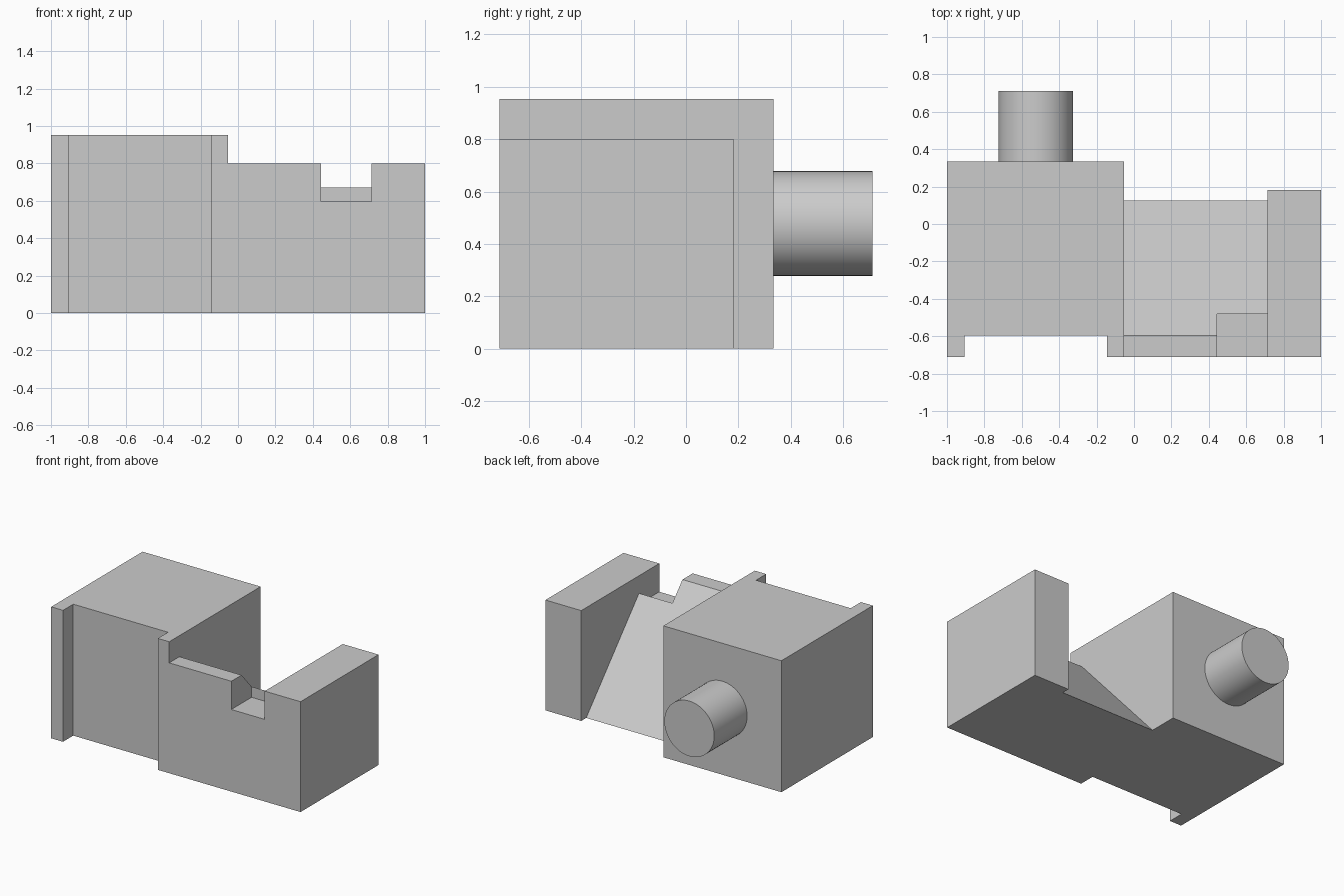
import bpy
import bmesh
import math
from mathutils import Matrix

cube = bpy.data.objects.get("Cube")
if cube:
    bpy.data.objects.remove(cube, do_unlink=True)

grey = bpy.data.materials.new("plain grey")
grey.use_nodes = True
colour = (0.6, 0.6, 0.6, 1)
grey.diffuse_color = colour
grey.node_tree.nodes["Principled BSDF"].inputs["Base Color"].default_value = colour


def finish(name, bm):
    bmesh.ops.recalc_face_normals(bm, faces=bm.faces)
    mesh = bpy.data.meshes.new(name)
    bm.to_mesh(mesh)
    bm.free()
    mesh.materials.append(grey)
    obj = bpy.data.objects.new(name, mesh)
    bpy.context.collection.objects.link(obj)
    return obj


def prism(name, profile, axis, low, high):
    """Extrude a profile: (x, y) points along z, or (y, z) points along x."""
    bm = bmesh.new()
    if axis == "z":
        points = [(a, b, low) for a, b in profile]
        step = (0, 0, high - low)
    else:
        points = [(low, a, b) for a, b in profile]
        step = (high - low, 0, 0)
    face = bm.faces.new([bm.verts.new(p) for p in points])
    new = bmesh.ops.extrude_face_region(bm, geom=[face])["geom"]
    verts = [v for v in new if isinstance(v, bmesh.types.BMVert)]
    bmesh.ops.translate(bm, verts=verts, vec=step)
    return finish(name, bm)


def rectangle(a0, a1, b0, b1):
    return [(a0, b0), (a1, b0), (a1, b1), (a0, b1)]


def combine(target, tool, operation):
    mod = target.modifiers.new(tool.name, "BOOLEAN")
    mod.operation = operation
    mod.solver = "EXACT"
    mod.object = tool
    bpy.context.view_layer.objects.active = target
    bpy.ops.object.modifier_apply(modifier=mod.name)
    bpy.data.objects.remove(tool, do_unlink=True)


FRONT, RECESS = -0.712, -0.595

# Tall block with a shallow full-height recess in its front
body = prism("body", [(-1, FRONT), (-0.905, FRONT), (-0.905, RECESS), (-0.145, RECESS),
                      (-0.145, FRONT), (-0.053, FRONT), (-0.053, 0.335), (-1, 0.335)],
             "z", 0, 0.953)

# Sloping wedge, with a notch cut in its front lip
wedge = prism("wedge", [(FRONT, 0), (0.125, 0), (RECESS, 0.8), (FRONT, 0.8)],
              "x", -0.1, 0.8)
notch = prism("notch_cutter", rectangle(0.445, 0.9, -0.9, -0.48), "z", 0.595, 1)
combine(wedge, notch, "DIFFERENCE")

# Lower end block
end_block = prism("end_block", rectangle(0.713, 1, FRONT, 0.182), "z", 0, 0.8)

combine(body, wedge, "UNION")
combine(body, end_block, "UNION")

# Merge flush faces left by the unions
bm = bmesh.new()
bm.from_mesh(body.data)
bmesh.ops.remove_doubles(bm, verts=bm.verts, dist=0.0001)
bmesh.ops.dissolve_limit(bm, angle_limit=0.01, verts=bm.verts, edges=bm.edges)
bm.to_mesh(body.data)
bm.free()

# Round peg on the back
bm = bmesh.new()
bmesh.ops.create_cone(bm, cap_ends=True, segments=64, radius1=0.2, radius2=0.2, depth=0.377,
                      matrix=Matrix.Translation((-0.525, 0.5235, 0.478))
                      @ Matrix.Rotation(math.radians(90), 4, "X"))
peg = finish("peg", bm)
bpy.ops.object.select_all(action="DESELECT")
peg.select_set(True)
bpy.context.view_layer.objects.active = peg
bpy.ops.object.shade_smooth_by_angle(angle=math.radians(30))
